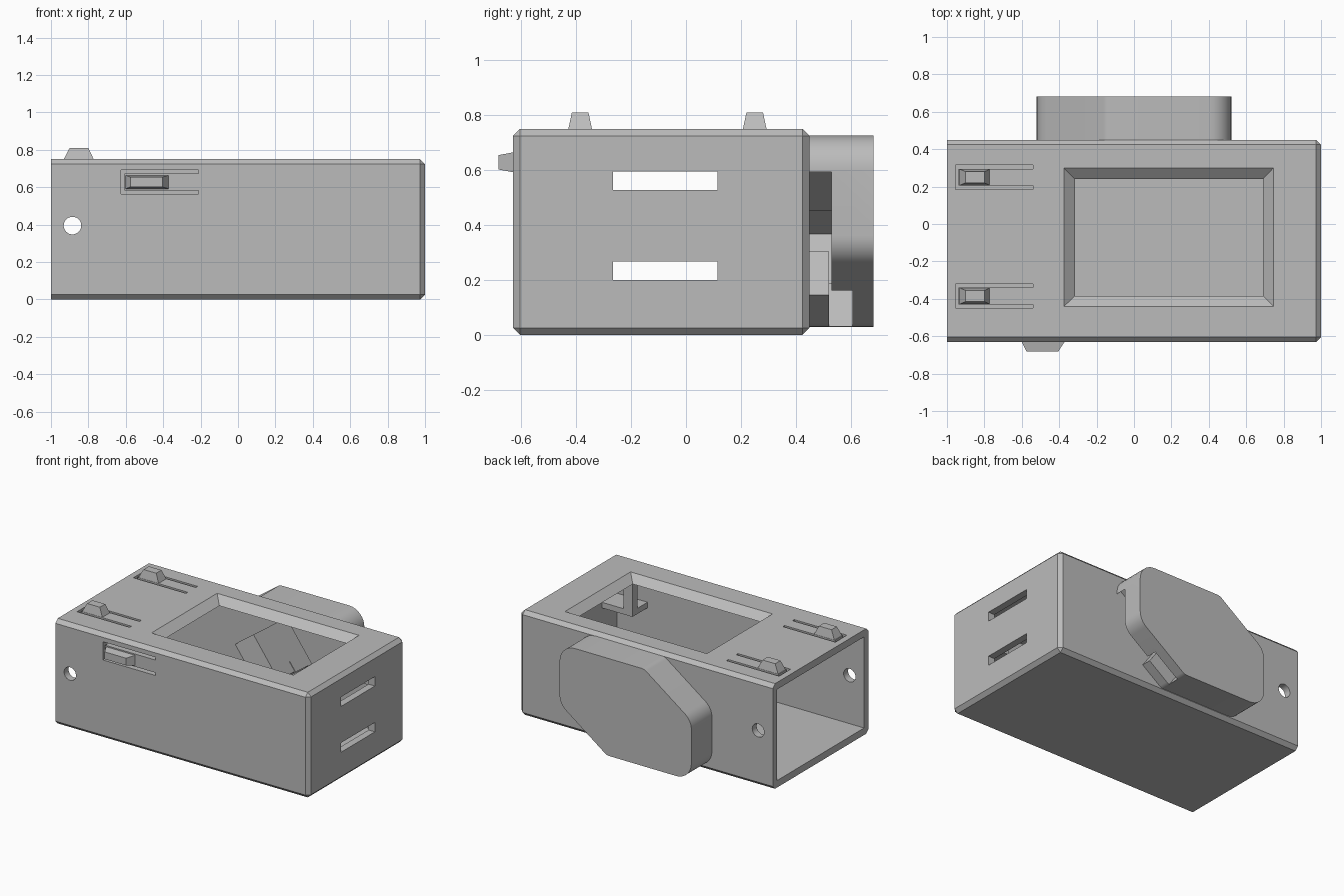
import bpy, bmesh
from math import radians, sin, cos, pi
from mathutils import Vector

cube = bpy.data.objects.get("Cube")
if cube:
    bpy.data.objects.remove(cube, do_unlink=True)

grey = bpy.data.materials.new("plain grey")
grey.use_nodes = True
grey.diffuse_color = (0.5, 0.5, 0.5, 1)
grey.node_tree.nodes["Principled BSDF"].inputs["Base Color"].default_value = (0.5, 0.5, 0.5, 1)

WALL = 0.05
X0, X1, Y0, Y1, TOP = -1, 1, -0.63, 0.45, 0.75


def finish(name, bm):
    bmesh.ops.recalc_face_normals(bm, faces=bm.faces)
    mesh = bpy.data.meshes.new(name)
    bm.to_mesh(mesh)
    bm.free()
    mesh.materials.append(grey)
    ob = bpy.data.objects.new(name, mesh)
    bpy.context.collection.objects.link(ob)
    return ob


def loft(name, ring_a, ring_b):
    """Closed solid between two matching rings of points."""
    bm = bmesh.new()
    a = [bm.verts.new(p) for p in ring_a]
    b = [bm.verts.new(p) for p in ring_b]
    n = len(a)
    bm.faces.new(a)
    bm.faces.new(b)
    for i in range(n):
        j = (i + 1) % n
        bm.faces.new((a[i], a[j], b[j], b[i]))
    return finish(name, bm)


def rect(x0, x1, y0, y1):
    return [(x0, y0), (x1, y0), (x1, y1), (x0, y1)]


def on_z(points, z):
    return [(x, y, z) for x, y in points]


def on_y(points, y):
    return [(x, y, z) for x, z in points]


def box(name, x0, x1, y0, y1, z0, z1):
    r = rect(x0, x1, y0, y1)
    return loft(name, on_z(r, z0), on_z(r, z1))


def cut(target, cutters):
    for c in cutters:
        c.hide_render = True
        mod = target.modifiers.new("cut", "BOOLEAN")
        mod.operation = "DIFFERENCE"
        mod.solver = "EXACT"
        mod.object = c
        bpy.context.view_layer.objects.active = target
        bpy.ops.object.modifier_apply(modifier=mod.name)
        bpy.data.objects.remove(c, do_unlink=True)


def smooth(ob):
    bpy.ops.object.select_all(action="DESELECT")
    ob.select_set(True)
    bpy.context.view_layer.objects.active = ob
    bpy.ops.object.shade_smooth_by_angle(angle=radians(25))


def rounded(corners, steps=8):
    """Outline with a tangent arc of the given radius at every corner."""
    out = []
    n = len(corners)
    for i, (x, z, r) in enumerate(corners):
        p = Vector((x, z))
        a = (Vector(corners[i - 1][:2]) - p).normalized()
        b = (Vector(corners[(i + 1) % n][:2]) - p).normalized()
        half = a.angle(b) / 2
        centre = p + (a + b).normalized() * (r / sin(half))
        start = p + a * (r * cos(half) / sin(half)) - centre
        end = p + b * (r * cos(half) / sin(half)) - centre
        for k in range(steps + 1):
            t = k / steps
            turn = pi - 2 * half
            d = (start * sin((1 - t) * turn) + end * sin(t * turn)) / sin(turn)
            out.append(tuple(centre + d))
    return out


# Shell: chamfered box, open at the right end
shell = box("case_shell", X0, X1, Y0, Y1, 0, TOP)
bm = bmesh.new()
bm.from_mesh(shell.data)
edges = [e for e in bm.edges if max(v.co.x for v in e.verts) > 0]
bmesh.ops.bevel(bm, geom=edges, offset=0.026, segments=1, affect="EDGES")
bmesh.ops.recalc_face_normals(bm, faces=bm.faces)
bm.to_mesh(shell.data)
bm.free()

cutters = [box("cavity", X0 - 0.1, X1 - WALL, Y0 + WALL, Y1 - WALL, WALL, TOP - WALL)]

# Screen window with sloping sides
cutters.append(loft("window",
                    on_z(rect(-0.303, 0.678, -0.373, 0.228), TOP - 0.06),
                    on_z(rect(-0.387, 0.757, -0.452, 0.312), TOP + 0.01)))

# Slots in the closed end
for z in (0.2, 0.527):
    cutters.append(box("slot", 0.9, 1.1, -0.265, 0.115, z, z + 0.067))

# Round hole through front and back
ring = [(-0.885 + 0.047 * cos(k * pi / 16), 0.395 + 0.047 * sin(k * pi / 16)) for k in range(32)]
cutters.append(loft("pin_hole", on_y(ring, -0.8), on_y(ring, 0.6)))


# Cuts that free a spring arm, as rectangles in the plane of its wall
def arm_cuts(x0, x1, mid):
    return [rect(x0, x1, mid - 0.065, mid - 0.045),
            rect(x0, x1, mid + 0.045, mid + 0.065),
            rect(x0, x0 + 0.018, mid - 0.065, mid + 0.065)]


TABS = (-0.385, 0.25)
for y in TABS:
    for r in arm_cuts(-0.955, -0.54, y):
        cutters.append(loft("arm_cut", on_z(r, TOP - 0.1), on_z(r, TOP + 0.1)))
for r in arm_cuts(-0.625, -0.21, 0.628):
    cutters.append(loft("arm_cut", on_y(r, Y0 - 0.1), on_y(r, Y0 + 0.1)))


# Tilted pocket shared by the back wall and the housing
CX, CZ = 0, 0.377
TILT = radians(36)


def tilted(name, u0, u1, v0, v1, y0, y1):
    c, s = cos(TILT), sin(TILT)
    pts = [(CX + u * c + v * s, CZ + u * s - v * c) for u, v in rect(u0, u1, v0, v1)]
    return loft(name, on_y(pts, y0), on_y(pts, y1))


def pocket():
    return tilted("pocket", -0.25, 0.25, -0.17, 0.17, 0.3, 0.6)


cutters.append(pocket())
cut(shell, cutters)
smooth(shell)

# Back housing: slanted outline with rounded corners, same when turned half round
half_outline = [(0.147, 0.03, 0.06), (0.52, 0.30, 0.12), (0.52, 0.725, 0.12)]
outline = half_outline + [(-x, 2 * CZ - z, r) for x, z, r in half_outline]
profile = rounded(outline)
housing = loft("back_housing", on_y(profile, Y1 - 0.004), on_y(profile, 0.682))
cut(housing, [pocket(),
              tilted("side_channel", 0.11, 0.547, 0.09, 0.8, 0.4, 0.53),
              tilted("lower_channel", -0.09, 0.14, 0.1, 0.8, 0.52, 0.605)])
smooth(housing)

# Snap bumps on the spring arms
for name, y in zip(("front_top_catch", "back_top_catch"), TABS):
    loft(name, on_z(rect(-0.937, -0.767, y - 0.045, y + 0.045), TOP - 0.01),
         on_z(rect(-0.9, -0.8, y - 0.03, y + 0.03), TOP + 0.06))
loft("front_catch", on_y(rect(-0.605, -0.365, 0.59, 0.666), Y0 + 0.01),
     on_y(rect(-0.575, -0.405, 0.602, 0.654), -0.682))

# Screen supports under the top, beside the window
for name, y in (("front_screen_post", -0.44), ("back_screen_post", 0.27)):
    box(name, 0.71, 0.78, y - 0.03, y + 0.03, 0.48, TOP - WALL)
for name, y0, y1 in (("front_ledge", Y0 + WALL, -0.41), ("back_ledge", 0.24, Y1 - WALL)):
    box(name, 0.71, X1 - WALL, y0, y1, 0.45, 0.49)
